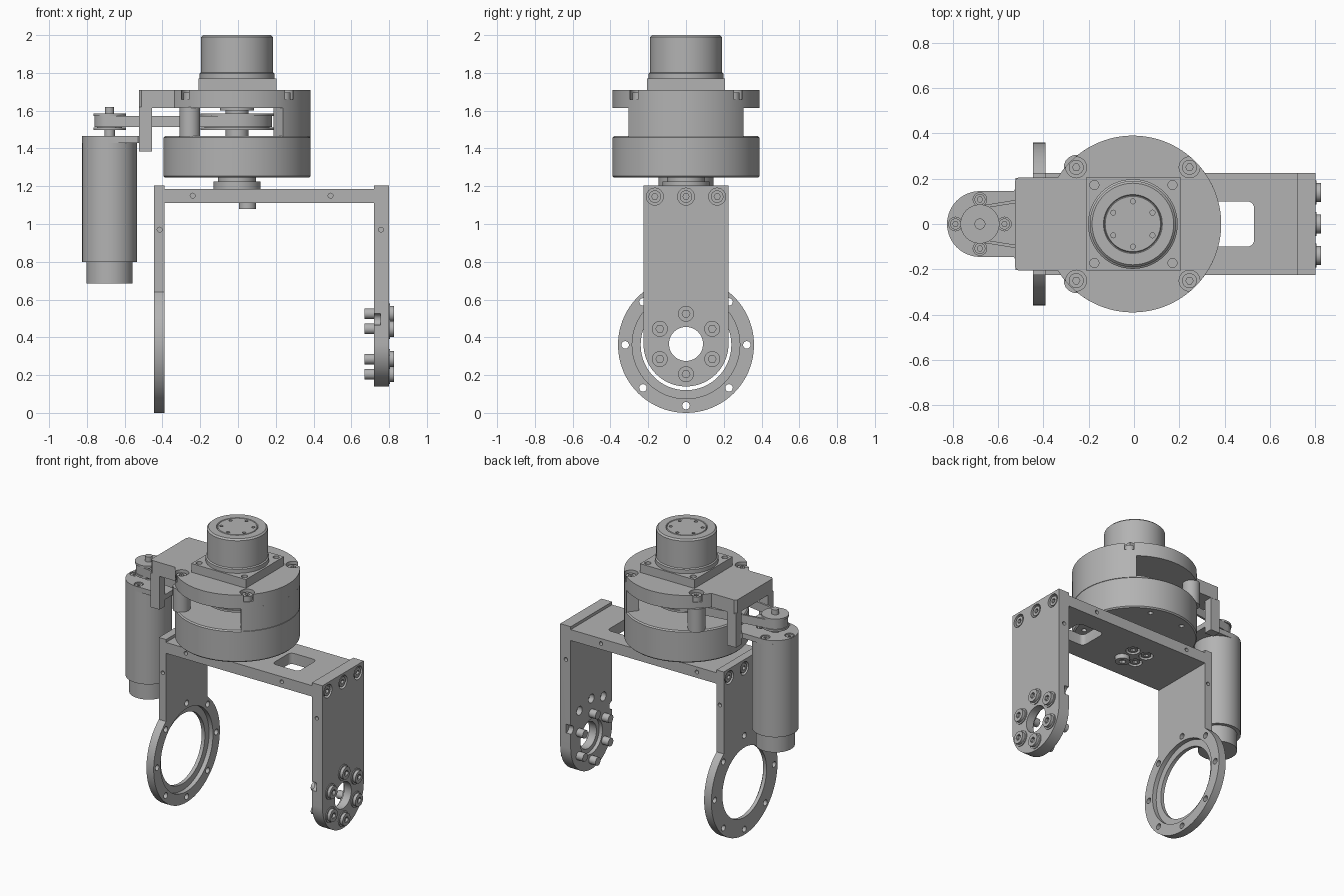
import bpy, bmesh
from math import sin, cos, pi, radians, acos, asin, degrees

cube = bpy.data.objects.get("Cube")
if cube:
    bpy.data.objects.remove(cube, do_unlink=True)

metal = bpy.data.materials.new("machined_grey")
metal.use_nodes = True
GREY = (0.45, 0.45, 0.45, 1)
metal.diffuse_color = GREY
metal.node_tree.nodes["Principled BSDF"].inputs["Base Color"].default_value = GREY

made = []


def place(axis, u, v, w):
    """Put plane coordinates u, v and height w along the given axis."""
    return {"x": (w, u, v), "y": (u, w, v), "z": (u, v, w)}[axis]


def loft(bm, rings):
    loops = [[bm.verts.new(p) for p in ring] for ring in rings]
    n = len(loops[0])
    for low, high in zip(loops, loops[1:]):
        for i in range(n):
            j = (i + 1) % n
            bm.faces.new((low[i], low[j], high[j], high[i]))
    bm.faces.new(loops[0][::-1])
    bm.faces.new(loops[-1])


def prism(bm, axis, outline, a, b):
    loft(bm, [[place(axis, u, v, w) for u, v in outline] for w in (a, b)])


def arc(u, v, r, start, end, n=48):
    return [(u + r * cos(radians(start + (end - start) * i / n)),
             v + r * sin(radians(start + (end - start) * i / n))) for i in range(n + 1)]


def lathe(bm, axis, u, v, profile, seg=64):
    loft(bm, [[place(axis, x, y, w) for x, y in arc(u, v, r, 0, 360, seg)[:-1]]
              for r, w in profile])


def cyl(bm, axis, u, v, r, a, b, seg=24):
    lathe(bm, axis, u, v, [(r, a), (r, b)], seg)


def box(bm, x0, x1, y0, y1, z0, z1):
    prism(bm, "z", [(x0, y0), (x1, y0), (x1, y1), (x0, y1)], z0, z1)


def mesh_object(name, build):
    bm = bmesh.new()
    build(bm)
    bmesh.ops.recalc_face_normals(bm, faces=bm.faces)
    mesh = bpy.data.meshes.new(name)
    bm.to_mesh(mesh)
    bm.free()
    obj = bpy.data.objects.new(name, mesh)
    bpy.context.collection.objects.link(obj)
    return obj


def part(name, build, cut=None):
    """Make a part, drilling it with the optional cutter shapes."""
    obj = mesh_object(name, build)
    obj.data.materials.append(metal)
    if cut:
        cutter = mesh_object(name + "_cutter", cut)
        cutter.hide_render = True
        mod = obj.modifiers.new("holes", "BOOLEAN")
        mod.object, mod.operation = cutter, "DIFFERENCE"
        mod.solver, mod.use_self = "EXACT", True
        bpy.context.view_layer.update()
        graph = bpy.context.evaluated_depsgraph_get()
        obj.data = bpy.data.meshes.new_from_object(obj.evaluated_get(graph))
        obj.modifiers.clear()
        bpy.data.objects.remove(cutter, do_unlink=True)
    made.append(obj)
    return obj


def screws(name, axis, spots, r, a, b):
    """Socket head screws; b is the end with the hex socket."""
    def heads(bm):
        for u, v in spots:
            cyl(bm, axis, u, v, r, a, b)

    def sockets(bm):
        for u, v in spots:
            d = 0.018 if b > a else -0.018
            cyl(bm, axis, u, v, r * 0.5, b - d, b + d, 6)
    part(name, heads, sockets)


def circle_spots(u, v, r, n, start=0):
    return arc(u, v, r, start, start + 360, n)[:-1]


CX = -0.005
W = 0.225          # half width of the bracket
HUB = 0.365        # height of the lower pivot
TOP_Y = (-0.165, 0, 0.165)
pivot_spots = circle_spots(0, HUB, 0.16, 6, 30)
top_spots = [(y, 1.145) for y in TOP_Y]

# Bracket: cross beam
part("cross_beam", lambda bm: box(bm, -0.39, 0.72, -W, W, 1.11, 1.185),
     lambda bm: (prism(bm, "z", arc(0.5, 0.07, 0.03, 0, 90, 6) + arc(0.36, 0.07, 0.03, 90, 180, 6)
                       + arc(0.36, -0.07, 0.03, 180, 270, 6) + arc(0.5, -0.07, 0.03, 270, 360, 6),
                       1, 1.3),
                 [cyl(bm, "y", x, 1.15, 0.013, s * 0.19, s * 0.25, 16)
                  for x in (-0.24, 0.49) for s in (-1, 1)],
                 [cyl(bm, "z", x, y, 0.045, 1.09, 1.14)
                  for x, y in circle_spots(0, 0, 0.075, 4, 45)]))
screws("beam_screws", "z", circle_spots(0, 0, 0.075, 4, 45)[:3], 0.032, 1.15, 1.115)
screws("beam_long_screw", "z", [(0.05, -0.053)], 0.046, 1.15, 1.08)

# Bracket: ring-ended plate
ring_angle = degrees(acos(W / 0.36))
part("ring_plate",
     lambda bm: prism(bm, "x", [(W, 1.205), (-W, 1.205)]
                      + arc(0, 0.36, 0.36, 180 - ring_angle, 360 + ring_angle, 64), -0.445, -0.39),
     lambda bm: (cyl(bm, "x", 0, 0.36, 0.24, -0.5, -0.3, 64),
                 cyl(bm, "x", 0, 0.36, 0.285, -0.42, -0.3, 64),
                 [cyl(bm, "x", y, z, 0.02, -0.5, -0.3, 16)
                  for y, z in circle_spots(0, 0.36, 0.322, 8)],
                 [cyl(bm, "x", y, z, 0.045, -0.5, -0.42) for y, z in top_spots],
                 [cyl(bm, "y", -0.415, 0.97, 0.013, s * 0.2, s * 0.25, 16) for s in (-1, 1)]))
screws("ring_plate_screws", "x", top_spots, 0.033, -0.41, -0.44)

# Bracket: bolted pivot plate
part("pivot_plate",
     lambda bm: prism(bm, "x", [(W, 1.205), (-W, 1.205)] + arc(0, HUB, W, 180, 360), 0.72, 0.8),
     lambda bm: (cyl(bm, "x", 0, HUB, 0.09, 0.6, 0.9, 48),
                 cyl(bm, "x", 0, HUB, 0.12, 0.6, 0.745, 48),
                 [cyl(bm, "x", y, z, 0.03, 0.6, 0.755)
                  for y, z in arc(0, HUB, 0.26, 30, 150, 4)],
                 [cyl(bm, "x", y, z, 0.045, 0.77, 0.9) for y, z in top_spots],
                 [cyl(bm, "y", 0.757, 0.97, 0.013, s * 0.2, s * 0.25, 16) for s in (-1, 1)]))
screws("pivot_plate_screws", "x", top_spots, 0.033, 0.765, 0.795)
part("pivot_washers", lambda bm: [cyl(bm, "x", y, z, 0.053, 0.795, 0.806) for y, z in pivot_spots])
part("pivot_bolt_shanks", lambda bm: [cyl(bm, "x", y, z, 0.028, 0.67, 0.73) for y, z in pivot_spots])
screws("pivot_bolt_heads", "x", pivot_spots, 0.042, 0.8, 0.826)

# Gear drum on its output flange
part("output_flange", lambda bm: lathe(bm, "z", CX, 0, [(0.125, 1.18), (0.125, 1.225),
                                                       (0.1, 1.225), (0.1, 1.25)]))
part("gear_drum",
     lambda bm: lathe(bm, "z", CX, 0, [(0.382, 1.245), (0.39, 1.253), (0.39, 1.457), (0.382, 1.465)], 96),
     lambda bm: [cyl(bm, "z", x, y, 0.016, 1.2, 1.27, 16)
                 for x, y in circle_spots(CX, 0, 0.33, 8, 22.5)])

# Housing wall, posts and upper plate with the motor arm
part("housing_wall", lambda bm: prism(bm, "z", arc(CX, 0, 0.39, -51.5, 51.5)
                                      + arc(CX, 0, 0.31, 51.5, -51.5), 1.46, 1.62))
corners = [(x, y) for x in (-0.255, 0.245) for y in (-0.25, 0.25)]
part("housing_posts", lambda bm: [cyl(bm, "z", x, y, 0.055, 1.46, 1.62) for x, y in corners[:2]])
join = 180 - degrees(asin(0.205 / 0.39))
part("upper_plate",
     lambda bm: prism(bm, "z", arc(CX, 0, 0.39, -join, join, 90)
                      + [(-0.51, 0.205), (-0.525, 0.19), (-0.525, -0.19), (-0.51, -0.205)],
                      1.615, 1.71),
     lambda bm: [cyl(bm, "z", x, y, 0.046, 1.66, 1.8) for x, y in corners])
screws("housing_screws", "z", corners, 0.033, 1.65, 1.695)
part("arm_legs", lambda bm: [box(bm, -0.524, -0.455, min(s * 0.145, s * 0.204),
                                 max(s * 0.145, s * 0.204), 1.385, 1.62) for s in (-1, 1)])

# Square flange and round cap on top
flange_holes = [(x, y) for x in (-0.175, 0.17) for y in (-0.172, 0.172)]
part("square_flange", lambda bm: box(bm, -0.21, 0.205, -0.207, 0.207, 1.71, 1.77),
     lambda bm: [cyl(bm, "z", x, y, 0.02, 1.74, 1.8) for x, y in flange_holes])
part("top_cap",
     lambda bm: lathe(bm, "z", CX, 0, [(0.198, 1.765), (0.198, 1.797), (0.19, 1.803),
                                       (0.19, 1.99), (0.18, 2.0), (0.13, 2.0), (0.126, 1.994),
                                       (0.122, 2.0)]),
     lambda bm: [cyl(bm, "z", x, y, 0.011, 1.97, 2.05, 16)
                 for x, y in circle_spots(CX, 0, 0.1, 6, 30)])

# Motor with its mounting plate
MX = -0.68
motor_spots = circle_spots(MX, 0, 0.108, 4)
part("motor_body", lambda bm: lathe(bm, "z", MX, 0, [(0.122, 0.685), (0.122, 0.8), (0.145, 0.8),
                                                    (0.145, 1.44)]))
part("motor_mount",
     lambda bm: prism(bm, "z", arc(MX, 0, 0.145, 90, 270)
                      + [(-0.53, -0.145), (-0.51, -0.18), (-0.456, -0.18),
                         (-0.456, 0.18), (-0.51, 0.18), (-0.53, 0.145)], 1.43, 1.465),
     lambda bm: [cyl(bm, "z", x, y, 0.03, 1.445, 1.5) for x, y in motor_spots])
screws("motor_screws", "z", motor_spots, 0.024, 1.435, 1.46)

# Belt drive
part("motor_shaft", lambda bm: lathe(bm, "z", MX, 0, [(0.028, 1.46), (0.028, 1.5),
                                                     (0.024, 1.5), (0.024, 1.62)], 24))
part("drive_shaft", lambda bm: lathe(bm, "z", CX, 0, [(0.06, 1.46), (0.06, 1.6),
                                                     (0.09, 1.6), (0.09, 1.62)], 32))
for label, x, r in (("small", MX, 0.086), ("large", CX, 0.193)):
    part(label + "_pulley", lambda bm: lathe(bm, "z", x, 0, [
        (r, 1.498), (r, 1.512), (r - 0.02, 1.512), (r - 0.02, 1.572), (r, 1.572), (r, 1.586)]))
tilt = degrees(acos((0.186 - 0.08) / (CX - MX)))


def belt_outline(grow):
    return (arc(CX, 0, 0.176 + grow, tilt - 180, 180 - tilt)
            + arc(MX, 0, 0.07 + grow, 180 - tilt, 180 + tilt))


part("drive_belt", lambda bm: prism(bm, "z", belt_outline(0.01), 1.513, 1.571),
     lambda bm: prism(bm, "z", belt_outline(-0.004), 1.45, 1.65))

# Smooth curved sides, keep machined edges crisp
bpy.ops.object.select_all(action="DESELECT")
for obj in made:
    obj.select_set(True)
bpy.context.view_layer.objects.active = made[0]
bpy.ops.object.shade_smooth_by_angle(angle=radians(30))
